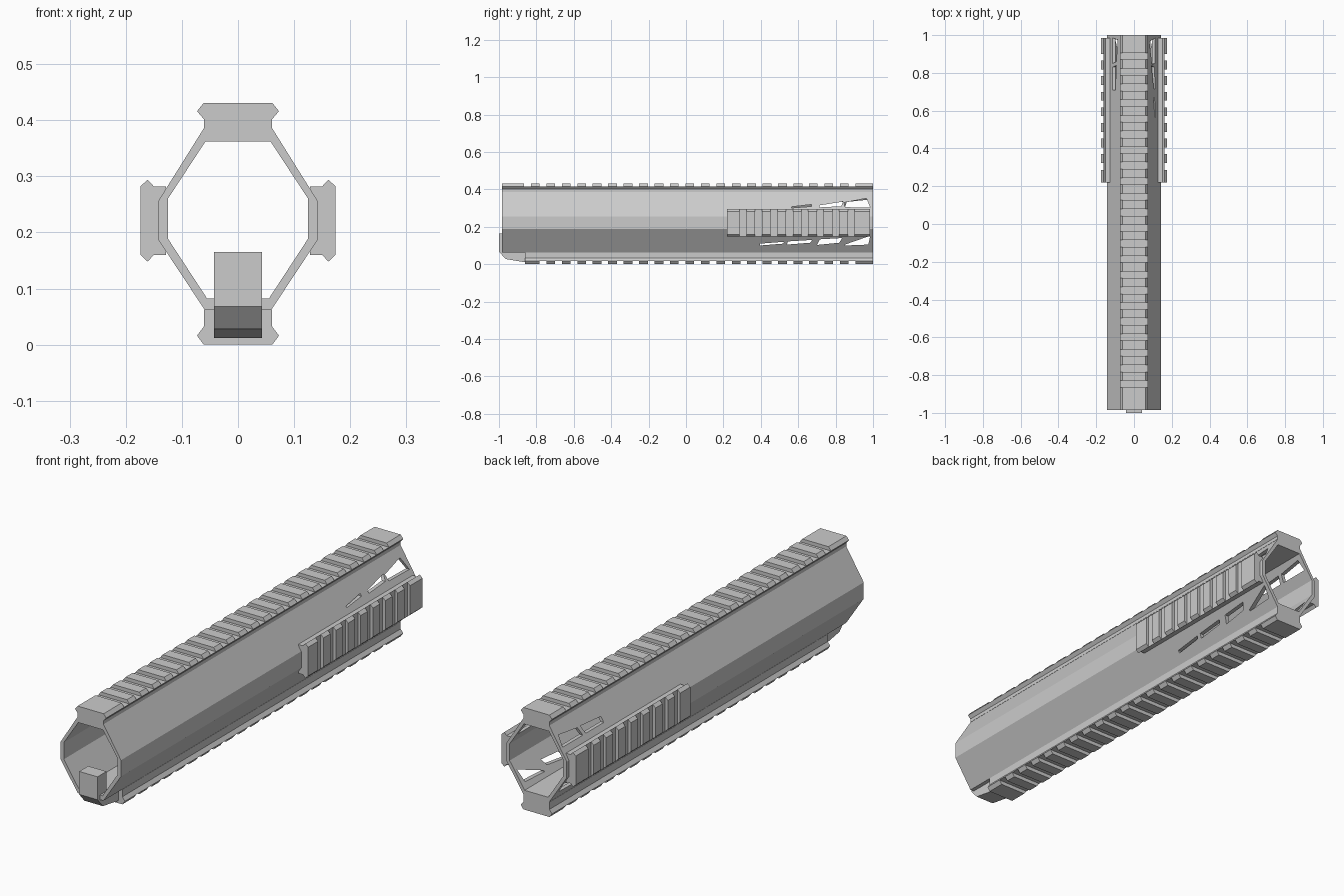
import bpy, bmesh
from mathutils import Vector

if "Cube" in bpy.data.objects:
    bpy.data.objects.remove(bpy.data.objects["Cube"])

Y0, Y1 = -0.985, 1.0
PITCH, SLOT = 0.0826, 0.036


def prism(bm, ring, a, b):
    """Solid between ring(a) and ring(b), where ring(t) gives a list of points."""
    lo = [bm.verts.new(p) for p in ring(a)]
    hi = [bm.verts.new(p) for p in ring(b)]
    n = len(lo)
    bm.faces.new(lo)
    bm.faces.new(hi[::-1])
    for i in range(n):
        j = (i + 1) % n
        bm.faces.new((lo[j], lo[i], hi[i], hi[j]))


def finish(bm, name):
    bmesh.ops.recalc_face_normals(bm, faces=bm.faces)
    me = bpy.data.meshes.new(name)
    bm.to_mesh(me)
    bm.free()
    ob = bpy.data.objects.new(name, me)
    bpy.context.collection.objects.link(ob)
    return ob


# Octagonal tube
right_out = [(0.06, 0.387), (0.142, 0.256), (0.142, 0.187), (0.06, 0.063)]
right_in = [(0.058, 0.362), (0.125, 0.26), (0.125, 0.189), (0.055, 0.082)]


def closed(half):
    return half + [(-x, z) for x, z in reversed(half)]


bm = bmesh.new()
loops = [[bm.verts.new((x, y, z)) for x, z in closed(h)]
         for y in (Y0, Y1) for h in (right_out, right_in)]
fo, fi, bo, bi = loops
for p, q in ((fo, fi), (fi, bi), (bi, bo), (bo, fo)):
    for i in range(8):
        j = (i + 1) % 8
        bm.faces.new((p[i], p[j], q[j], q[i]))
tube = finish(bm, "handguard_tube")

# Vent holes, drawn as (y, z) outlines and cut sideways through each wall
lower = [
    [(0.85, 0.105), (0.985, 0.152), (0.975, 0.105), (0.85, 0.10)],
    [(0.715, 0.133), (0.835, 0.14), (0.82, 0.115), (0.70, 0.103)],
    [(0.545, 0.122), (0.675, 0.13), (0.665, 0.115), (0.54, 0.105)],
    [(0.395, 0.11), (0.525, 0.12), (0.52, 0.11), (0.395, 0.10)],
]
upper_right = [
    [(0.845, 0.33), (0.965, 0.352), (0.985, 0.303), (0.85, 0.305)],
    [(0.715, 0.315), (0.84, 0.335), (0.83, 0.31), (0.715, 0.304)],
    [(0.565, 0.307), (0.67, 0.319), (0.67, 0.309), (0.565, 0.301)],
]
upper_left = [
    [(0.86, 0.333), (0.975, 0.345), (0.985, 0.303), (0.85, 0.303)],
    [(0.71, 0.325), (0.84, 0.333), (0.83, 0.303), (0.71, 0.303)],
]
bm = bmesh.new()
for side, holes in ((1, lower + upper_right), (-1, lower + upper_left)):
    for hole in holes:
        prism(bm, lambda x: [(x, y, z) for y, z in hole], side * 0.03, side * 0.25)
cutter = finish(bm, "vent_cutter")
cutter.hide_render = True
mod = tube.modifiers.new("vents", 'BOOLEAN')
mod.operation, mod.solver, mod.object = 'DIFFERENCE', 'EXACT', cutter
dg = bpy.context.evaluated_depsgraph_get()
tube.data = bpy.data.meshes.new_from_object(tube.evaluated_get(dg))
tube.modifiers.clear()
bpy.data.objects.remove(cutter)


# Toothed accessory rail: base strip with flared edge, plus evenly spaced teeth
def rail(name, origin, across, out, w, heights, start, end, first_slot, slots):
    base, neck, peak, top = heights
    origin, across, out = Vector(origin), Vector(across), Vector(out)

    def ring(half):
        pts = half + [(-u, h) for u, h in reversed(half)]
        return lambda y: [origin + across * u + out * h + Vector((0, y, 0)) for u, h in pts]

    bm = bmesh.new()
    flare = w + 0.012
    prism(bm, ring([(w, base), (w, neck), (flare, peak)]), start, end)
    tooth = ring([(flare, peak), (w, top)])
    a = start
    for i in range(slots):
        s = first_slot + i * PITCH
        prism(bm, tooth, a, s)
        a = s + SLOT
    prism(bm, tooth, a, end)
    return finish(bm, name)


rail("top_rail", (0, 0, 0), (1, 0, 0), (0, 0, 1), 0.061,
     (0.387, 0.402, 0.416, 0.431), Y0, Y1, -0.865, 22)
rail("bottom_rail", (0, 0, 0), (1, 0, 0), (0, 0, -1), 0.061,
     (-0.063, -0.032, -0.016, 0.0), -0.86, Y1, -0.865 + PITCH, 21)
for side, name in ((1, "right_rail"), (-1, "left_rail")):
    rail(name, (0, 0, 0.221), (0, 0, 1), (side, 0, 0), 0.061,
         (0.128, 0.15, 0.161, 0.174), 0.22, 0.985, 0.287, 8)

# Locking block under the front mouth
profile = [(-1.0, 0.165), (-1.0, 0.068), (-0.965, 0.028), (-0.87, 0.012),
           (-0.855, 0.012), (-0.855, 0.08), (-0.94, 0.08), (-0.94, 0.165)]
bm = bmesh.new()
prism(bm, lambda x: [(x, y, z) for y, z in profile], -0.043, 0.043)
finish(bm, "locking_block")
